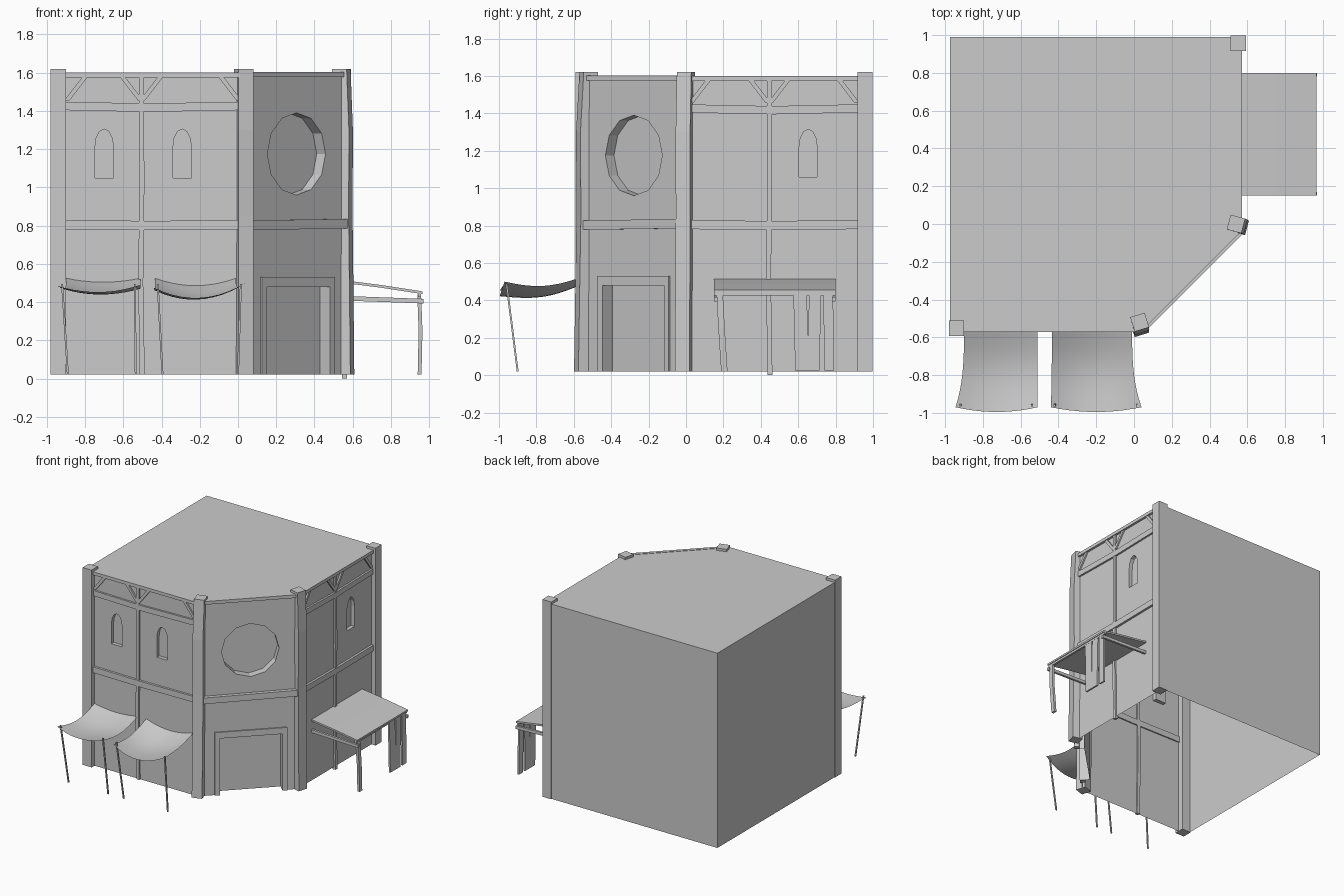
import bpy, bmesh, math
from mathutils import Vector, Matrix

if "Cube" in bpy.data.objects:
    bpy.data.objects.remove(bpy.data.objects["Cube"])

Z0, Z1 = 0.02, 1.6


def wall_frame(origin, u):
    """Local axes of a wall: u along, v up, n outward."""
    u = Vector(u).normalized()
    up = Vector((0, 0, 1))
    m = Matrix((u, up, u.cross(up))).transposed().to_4x4()
    m.translation = Vector(origin)
    return m


FRONT = wall_frame((0, -0.555, 0), (1, 0, 0))
RIGHT = wall_frame((0.555, 0, 0), (0, 1, 0))
CORNER = wall_frame((0.2975, -0.2875, 0), (1, 1, 0))
S2 = math.sqrt(2)


def make_object(name, bm):
    bmesh.ops.recalc_face_normals(bm, faces=bm.faces)
    me = bpy.data.meshes.new(name)
    bm.to_mesh(me)
    bm.free()
    ob = bpy.data.objects.new(name, me)
    bpy.context.collection.objects.link(ob)
    return ob


def sweep(name, pts, a, b):
    """Rectangular bar through pts with half-size vectors a and b."""
    bm = bmesh.new()
    a, b = Vector(a), Vector(b)
    rings = [[bm.verts.new(Vector(p) + s * a + t * b)
              for s, t in ((-1, -1), (1, -1), (1, 1), (-1, 1))] for p in pts]
    for r, q in zip(rings, rings[1:]):
        for i in range(4):
            j = (i + 1) % 4
            bm.faces.new((r[i], r[j], q[j], q[i]))
    bm.faces.new(rings[0])
    bm.faces.new(rings[-1])
    return make_object(name, bm)


def beam(name, m, pts, half, depth, back=0.01):
    """Timber lying on a wall, pts in wall (u, v)."""
    d = Vector(pts[-1]) - Vector(pts[0])
    side = Vector((1, 0, 0)) if abs(d.y) > abs(d.x) else Vector((0, 1, 0))
    mid, th = (depth - back) / 2, (depth + back) / 2
    r = m.to_3x3()
    return sweep(name, [m @ Vector((u, v, mid)) for u, v in pts],
                 r @ (side * half), r @ Vector((0, 0, th)))


def prism(name, m, outline, n0, n1):
    """Extrude a wall-plane outline from depth n0 to n1."""
    bm = bmesh.new()
    f = bm.faces.new([bm.verts.new(m @ Vector((u, v, n0))) for u, v in outline])
    g = bmesh.ops.extrude_face_region(bm, geom=[f])
    off = m.to_3x3() @ Vector((0, 0, n1 - n0))
    bmesh.ops.translate(bm, verts=[v for v in g['geom'] if isinstance(v, bmesh.types.BMVert)], vec=off)
    return make_object(name, bm)


def arch(c, z0, half, spring, top):
    pts = [(c - half, z0), (c + half, z0)]
    for i in range(7):
        t = math.pi * i / 6
        pts.append((c + half * math.cos(t), spring + (top - spring) * math.sin(t)))
    return pts


# Building shell with recessed windows and doorway
plan = [(-0.975, 0.99), (-0.975, -0.555), (0.03, -0.555),
        (0.555, -0.03), (0.555, 0.99)]
flat = Matrix.Translation((0, 0, 0))
shell = prism("building_shell", flat, plan, Z0, Z1)
disc = [(0.012 + 0.215 * math.cos(i * math.pi / 6), 1.175 + 0.215 * math.sin(i * math.pi / 6))
        for i in range(12)]
door = [(-0.215, -0.1), (0.25, -0.1), (0.25, 0.48), (-0.215, 0.48)]
cutters = [
    prism("window_cutter", FRONT, arch(-0.7, 1.05, 0.048, 1.21, 1.305), -0.03, 0.1),
    prism("window_cutter", FRONT, arch(-0.292, 1.05, 0.048, 1.21, 1.305), -0.03, 0.1),
    prism("window_cutter", RIGHT, arch(0.653, 1.06, 0.048, 1.22, 1.315), -0.03, 0.1),
    prism("round_cutter", CORNER, disc, -0.065, 0.1),
    prism("door_cutter", CORNER, door, -0.065, 0.1)]
for c in cutters:
    mod = shell.modifiers.new("cut", 'BOOLEAN')
    mod.object, mod.operation, mod.solver = c, 'DIFFERENCE', 'EXACT'
bpy.context.view_layer.update()
dg = bpy.context.evaluated_depsgraph_get()
baked = bpy.data.meshes.new_from_object(shell.evaluated_get(dg))
shell.modifiers.clear()
shell.data = baked
for c in cutters:
    bpy.data.objects.remove(c)
bm = bmesh.new()
bm.from_mesh(baked)
# The underside is open
under = [f for f in bm.faces if f.calc_center_median().z < Z0 + 0.005 and abs(f.normal.z) > 0.9]
bmesh.ops.delete(bm, geom=under, context='FACES')
bm.to_mesh(baked)
bm.free()

# Corner posts, the inner two twisted and slightly bowed
for name, x, y, ang, bow in (("left_post", -0.94, -0.552, 0, (0, 0)),
                             ("back_post", 0.552, 0.957, 0, (0, 0)),
                             ("front_corner_post", 0.03, -0.52, 17, (0.0, -0.022)),
                             ("right_corner_post", 0.54, 0.0, -15, (0.015, -0.008))):
    pts = [(x + bow[0] * k, y + bow[1] * k, z)
           for z, k in ((Z0, 1.3), (0.45, 1), (0.85, 0.7), (1.3, 0.8), (1.62, 0))]
    c, s = 0.04 * math.cos(math.radians(ang)), 0.04 * math.sin(math.radians(ang))
    if bow == (0, 0):
        pts = [pts[0], pts[-1]]
    sweep(name, pts, (c, s, 0), (-s, c, 0))

# Timber framing on the two straight walls
for side, m, a, b, mid, foot in (("front", FRONT, -0.9, 0.01, -0.505, Z0),
                                 ("right", RIGHT, 0.02, 0.92, 0.445, 0.0)):
    n = 4
    us = [a + (b - a) * i / n for i in range(n + 1)]
    wob = (0.004, -0.001, -0.005, 0.0, 0.004)
    beam(side + "_top_beam", m, [(a, 1.587), (b, 1.587)], 0.013, 0.018)
    beam(side + "_upper_beam", m, [(u, 1.422 + w) for u, w in zip(us, wob)], 0.022, 0.015)
    beam(side + "_middle_beam", m, [(u, 0.803 + w / 2) for u, w in zip(us, wob)], 0.024, 0.018)
    beam(side + "_middle_post", m, [(mid + 0.004, foot), (mid - 0.004, 0.5),
                                    (mid + 0.002, 1.0), (mid, 1.6)], 0.013, 0.014)
    for i, (u, d) in enumerate(((a, 1), (mid, -1), (mid, 1), (b, -1))):
        beam(f"{side}_brace_{i}", m, [(u + d * 0.005, 1.455), (u + d * 0.105, 1.585)], 0.014, 0.012)

# Angled wall: floor beam, top trim and door frame
beam("angled_middle_beam", CORNER, [(-0.345, 0.803), (0.0, 0.806), (0.36, 0.81)], 0.025, 0.03)
beam("angled_top_beam", CORNER, [(-0.35, 1.59), (0.35, 1.59)], 0.013, 0.015)
beam("door_frame_left", CORNER, [(-0.235, Z0), (-0.235, 0.48)], 0.02, 0.01, 0.03)
beam("door_frame_right", CORNER, [(0.268, Z0), (0.268, 0.48)], 0.018, 0.01, 0.03)
beam("door_frame_top", CORNER, [(-0.255, 0.505), (0.286, 0.505)], 0.025, 0.01, 0.03)


# Sagging cloth awnings with thin poles
def sail(name, x0, x1, out0, out1, sag, zl, zr):
    bm = bmesh.new()
    bmesh.ops.create_grid(bm, x_segments=10, y_segments=10, size=0.5)
    for p in bm.verts:
        u, v = p.co.x + 0.5, 0.5 - p.co.y
        arc = 4 * u * (1 - u)
        x = (x0 + (out0 - x0) * v ** 3) * (1 - u) + (x1 + (out1 - x1) * v ** 3) * u
        y = -0.555 - v * 0.415 - 0.025 * v ** 3 * arc
        z = 0.525 + (zl + (zr - zl) * u - 0.525) * v
        z -= sag * arc * (0.6 + 0.4 * v) + 0.035 * math.sin(math.pi * v)
        p.co = (x, y, z)
    ob = make_object(name, bm)
    for f in ob.data.polygons:
        f.use_smooth = True


sail("left_awning", -0.9, -0.51, -0.945, -0.51, 0.035, 0.485, 0.49)
sail("middle_awning", -0.435, -0.01, -0.44, 0.04, 0.065, 0.475, 0.5)
for i, (xt, xb) in enumerate(((-0.92, -0.89), (-0.54, -0.535), (-0.42, -0.395), (0.015, 0.0))):
    sweep(f"awning_pole_{i}", [(xb, -0.9, Z0), (xt, -0.96, 0.495)], (0.005, 0, 0), (0, 0.005, 0))

# Market stall roof, brackets, leg and hanging planks on the right
sweep("stall_roof", [(0.555, 0.475, 0.507), (0.75, 0.475, 0.482), (0.965, 0.475, 0.449)],
      (0, 0.325, 0), (0, 0, 0.007))
for i, y in enumerate((0.16, 0.79)):
    sweep(f"stall_bracket_{i}", [(0.555, y, 0.42), (0.97, y, 0.405)], (0, 0.009, 0), (0, 0, 0.012))
sweep("stall_leg", [(0.95, 0.205, Z0), (0.955, 0.19, 0.25), (0.948, 0.18, 0.44)],
      (0.01, 0, 0), (0, 0.017, 0))
sweep("stall_front_rail", [(0.95, 0.15, 0.437), (0.95, 0.8, 0.437)], (0.008, 0, 0), (0, 0, 0.01))
for i, (y, w, lean) in enumerate(((0.61, 0.036, 0.01), (0.69, 0.032, -0.008), (0.76, 0.026, 0.006))):
    sweep(f"stall_plank_{i}", [(0.952, y + lean, 0.025), (0.95, y, 0.44)], (0.007, 0, 0), (0, w, 0))
